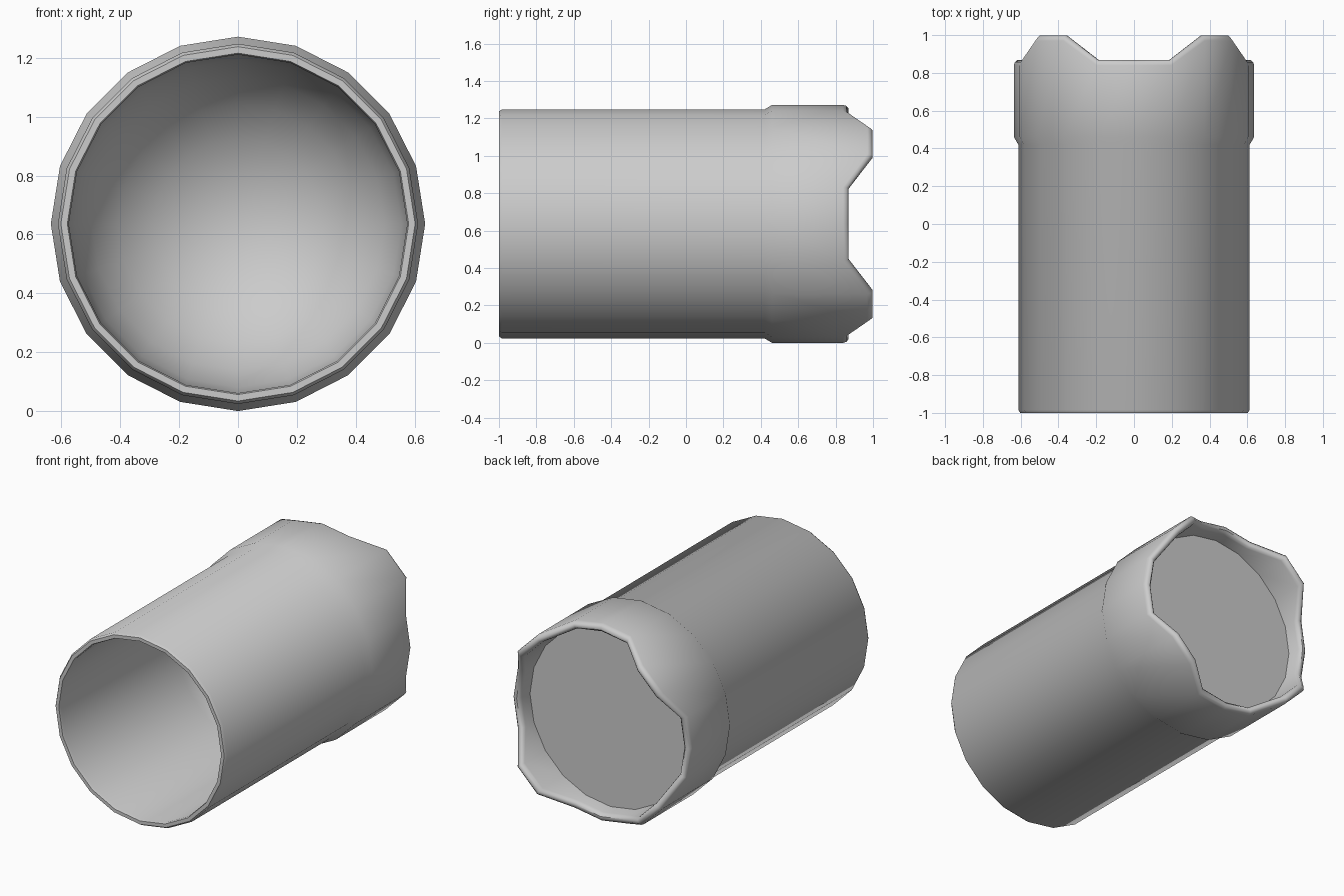
import bpy
import bmesh
import math

if "Cube" in bpy.data.objects:
    bpy.data.objects.remove(bpy.data.objects["Cube"], do_unlink=True)

SIDES = 20
AXIS_Z = 0.636      # height of the tube's axis
BORE = 0.575        # inner radius
PRONG = 0.13        # how far the four prongs rise above the rim
DOME_START, DOME_DEPTH, DOME_RINGS = 0.18, 0.56, 6

# Plain grey material
grey = bpy.data.materials.new("plain_grey")
grey.use_nodes = True
colour = (0.6, 0.6, 0.6, 1)
grey.diffuse_color = colour
grey.node_tree.nodes["Principled BSDF"].inputs["Base Color"].default_value = colour

bm = bmesh.new()


def add_ring(radius, y, lifted=False):
    """One ring around the y axis; lifted rings rise at the diagonal corners."""
    ring = []
    for i in range(SIDES):
        a = math.tau * i / SIDES
        on_prong = lifted and i % 5 in (2, 3)
        ring.append(bm.verts.new((radius * math.sin(a), y + PRONG * on_prong,
                                  AXIS_Z + radius * math.cos(a))))
    return ring


def bridge(a, b):
    for i in range(SIDES):
        j = (i + 1) % SIDES
        bm.faces.new((a[i], a[j], b[j], b[i]))


# Rounded inner end of the bore, from its centre outwards
rings = []
for k in range(1, DOME_RINGS + 1):
    t = math.pi / 2 * k / DOME_RINGS
    rings.append(add_ring(BORE * math.sin(t), DOME_START + DOME_DEPTH * math.cos(t)))
apex = bm.verts.new((0, DOME_START + DOME_DEPTH, AXIS_Z))
for i in range(SIDES):
    bm.faces.new((apex, rings[0][i], rings[0][(i + 1) % SIDES]))

# Bore wall, front rim, tube wall and collar step
for radius, y in ((BORE, -0.985), (0.58, -1), (0.602, -1), (0.612, -0.985),
                  (0.612, 0.42), (0.636, 0.46)):
    rings.append(add_ring(radius, y))

# Rounded pronged lip
for radius, y in ((0.636, 0.84), (0.631, 0.857), (0.618, 0.868),
                  (0.602, 0.868), (0.59, 0.857), (0.585, 0.84)):
    rings.append(add_ring(radius, y, lifted=True))

# Flat recessed back plate
rings.append(add_ring(BORE, 0.77))
for a, b in zip(rings, rings[1:]):
    bridge(a, b)
bm.faces.new(rings[-1])

bmesh.ops.recalc_face_normals(bm, faces=bm.faces)
mesh = bpy.data.meshes.new("pronged_tube")
bm.to_mesh(mesh)
bm.free()
mesh.materials.append(grey)

tube = bpy.data.objects.new("pronged_tube", mesh)
bpy.context.collection.objects.link(tube)
bpy.ops.object.select_all(action="DESELECT")
tube.select_set(True)
bpy.context.view_layer.objects.active = tube
bpy.ops.object.shade_smooth_by_angle(angle=math.radians(42))
